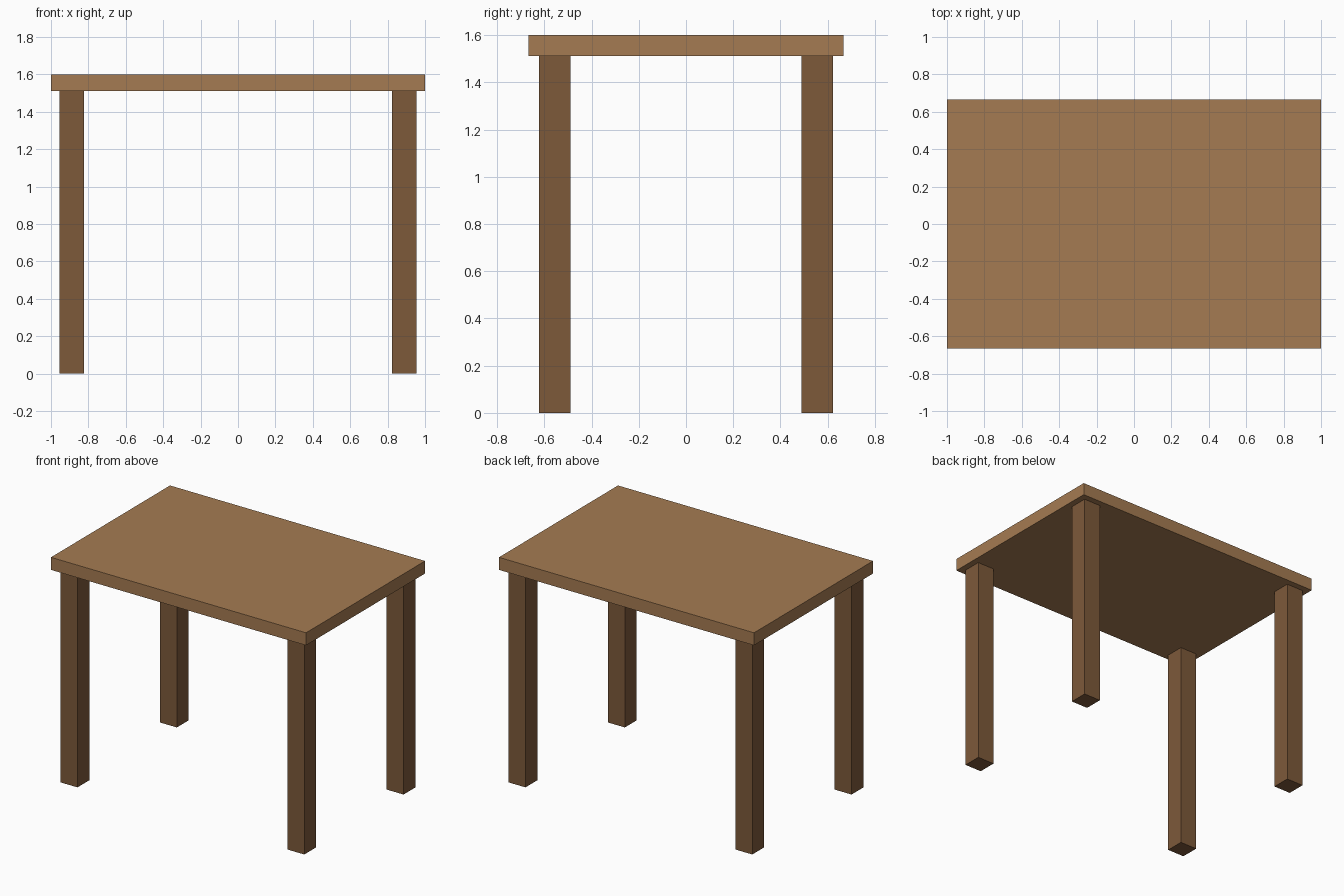
import bpy

cube = bpy.data.objects.get("Cube")
if cube:
    bpy.data.objects.remove(cube, do_unlink=True)


def make_material(name, colour):
    mat = bpy.data.materials.new(name)
    mat.use_nodes = True
    mat.diffuse_color = colour
    mat.node_tree.nodes["Principled BSDF"].inputs["Base Color"].default_value = colour
    return mat


def box(name, size, centre, mat):
    bpy.ops.mesh.primitive_cube_add(size=1, location=centre)
    obj = bpy.context.object
    obj.name = name
    obj.scale = size
    bpy.ops.object.transform_apply(location=False, rotation=False, scale=True)
    obj.data.materials.append(mat)
    return obj


light_wood = make_material("light wood", (0.376, 0.198, 0.084, 1))
dark_wood = make_material("dark wood", (0.205, 0.100, 0.042, 1))

HEIGHT = 1.6
THICK = 0.089
LEG = 0.133
leg_height = HEIGHT - THICK

# Table top
box("table_top", (2, 1.333, THICK), (0, 0, HEIGHT - THICK / 2), light_wood)

# Four square legs, set in slightly from the corners
for side, sx in (("left", 1), ("right", -1)):
    for end, sy in (("front", -1), ("back", 1)):
        box(f"{end}_{side}_leg", (LEG, LEG, leg_height),
            (sx * 0.889, sy * 0.556, leg_height / 2), dark_wood)
